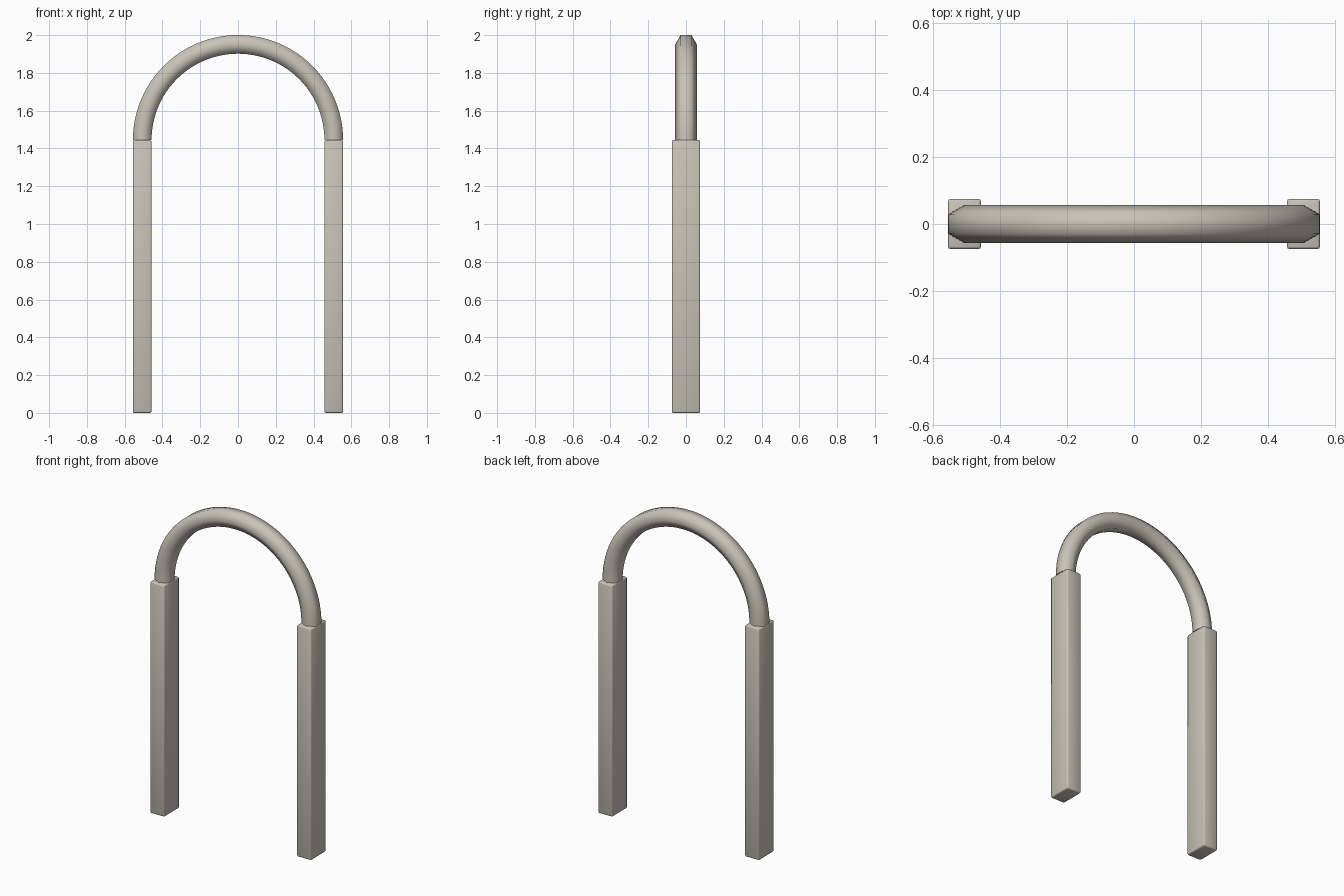
import bpy, bmesh
from math import sin, cos, pi, radians
from mathutils import Vector, Matrix

cube = bpy.data.objects.get("Cube")
if cube:
    bpy.data.objects.remove(cube, do_unlink=True)

STONE = (0.58, 0.55, 0.48, 1.0)
stone = bpy.data.materials.new("warm_grey")
stone.use_nodes = True
stone.diffuse_color = STONE
stone.node_tree.nodes["Principled BSDF"].inputs["Base Color"].default_value = STONE

RADIUS, TUBE, SPRING = 0.507, 0.057, 1.444   # arch radius, tube radius, arch base height
SIDES, STEPS = 6, 48


def finish(name, bm, angle):
    bmesh.ops.recalc_face_normals(bm, faces=bm.faces)
    mesh = bpy.data.meshes.new(name)
    bm.to_mesh(mesh)
    bm.free()
    mesh.materials.append(stone)
    obj = bpy.data.objects.new(name, mesh)
    bpy.context.collection.objects.link(obj)
    bpy.ops.object.select_all(action='DESELECT')
    obj.select_set(True)
    bpy.context.view_layer.objects.active = obj
    bpy.ops.object.shade_smooth_by_angle(angle=radians(angle))
    return obj


# Two square posts with softened edges
for name, side in (("left_post", 1), ("right_post", -1)):
    bm = bmesh.new()
    bmesh.ops.create_cube(bm, size=1, matrix=Matrix.Translation((side * RADIUS, 0, SPRING / 2))
                          @ Matrix.Diagonal((0.099, 0.15, SPRING, 1)))
    bmesh.ops.bevel(bm, geom=bm.edges[:], offset=0.008, segments=2,
                    profile=0.5, affect='EDGES')
    finish(name, bm, 50)

# Half-circle arch: six-sided tube swept from post to post
bm = bmesh.new()
rings = []
for i in range(STEPS + 1):
    a = pi * i / STEPS
    ring = []
    for k in range(SIDES):
        t = 2 * pi * (k + 0.5) / SIDES
        r = RADIUS + TUBE * cos(t)
        ring.append(bm.verts.new(Vector((r * cos(a), TUBE * sin(t), SPRING + r * sin(a)))))
    rings.append(ring)
for a, b in zip(rings, rings[1:]):
    for k in range(SIDES):
        n = (k + 1) % SIDES
        bm.faces.new((a[k], a[n], b[n], b[k]))
for ring in (rings[0], rings[-1]):
    bm.faces.new(ring)
finish("arch", bm, 70)
